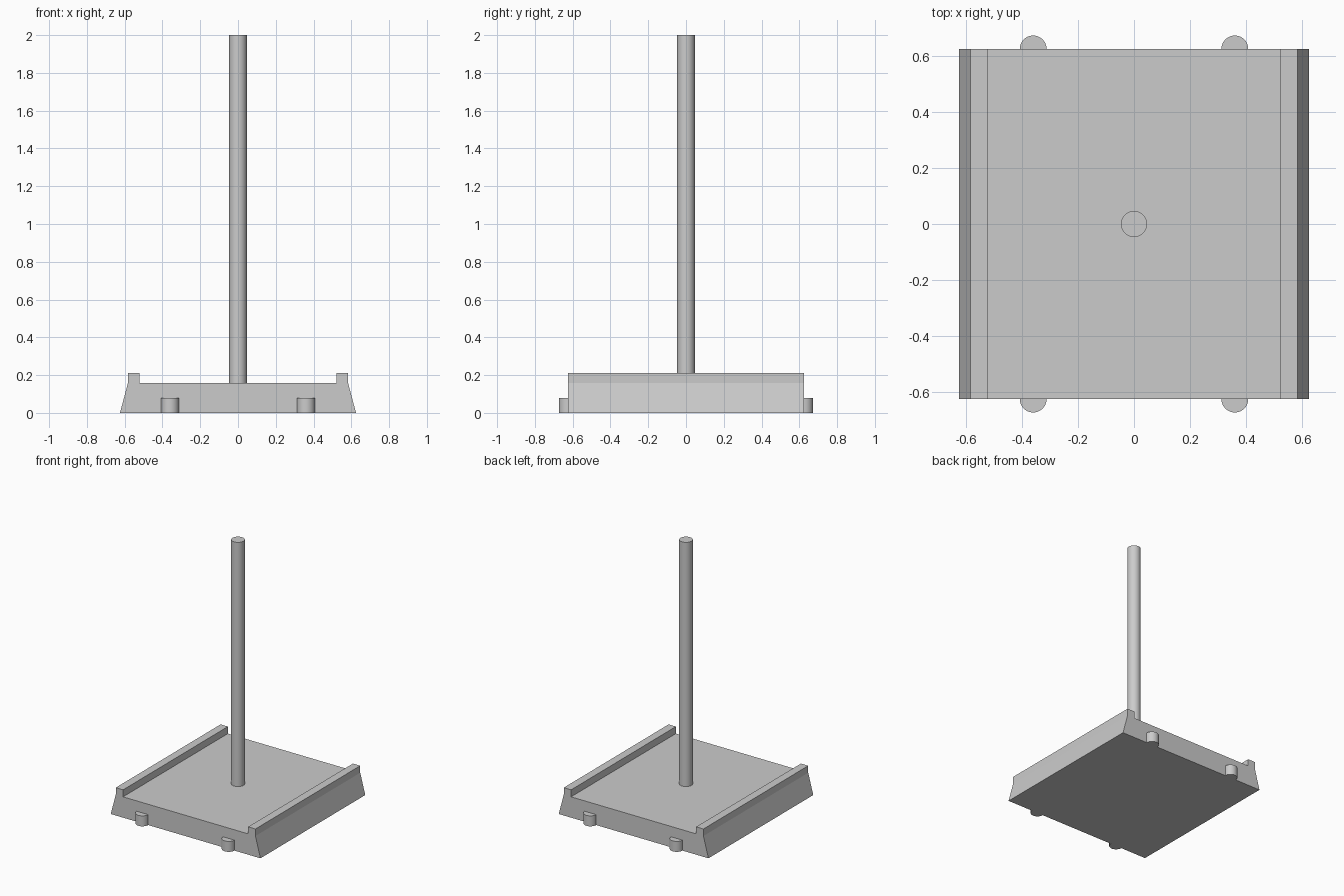
import bpy, bmesh, math

if "Cube" in bpy.data.objects:
    bpy.data.objects.remove(bpy.data.objects["Cube"])


def extrude_profile(name, points, vector):
    """Make a closed prism from an ordered outline and an extrusion vector."""
    bm = bmesh.new()
    face = bm.faces.new([bm.verts.new(p) for p in points])
    res = bmesh.ops.extrude_face_region(bm, geom=[face])
    verts = [g for g in res["geom"] if isinstance(g, bmesh.types.BMVert)]
    bmesh.ops.translate(bm, vec=vector, verts=verts)
    bmesh.ops.recalc_face_normals(bm, faces=bm.faces)
    mesh = bpy.data.meshes.new(name)
    bm.to_mesh(mesh)
    bm.free()
    obj = bpy.data.objects.new(name, mesh)
    bpy.context.collection.objects.link(obj)
    return obj


def smooth(obj):
    bpy.ops.object.select_all(action='DESELECT')
    obj.select_set(True)
    bpy.context.view_layer.objects.active = obj
    bpy.ops.object.shade_smooth_by_angle(angle=math.radians(35))


HALF = 0.625
DECK = 0.157

# Base plate: sloped sides with a raised rail along each side
right = [(HALF, 0), (0.583, DECK), (0.583, 0.21), (0.522, 0.21), (0.522, DECK)]
outline = right + [(-x, z) for x, z in reversed(right)]
extrude_profile("base_plate", [(x, -HALF, z) for x, z in outline], (0, 2 * HALF, 0))

# Half-round pegs on the front and back faces
PEG_R = 0.048
for side, sy in (("front", -1), ("back", 1)):
    for hand, x in (("left", -0.36), ("right", 0.36)):
        arc = [(x + PEG_R * math.cos(math.pi * i / 16),
                sy * (HALF + PEG_R * math.sin(math.pi * i / 16)), 0)
               for i in range(17)]
        smooth(extrude_profile(f"{side}_{hand}_peg", arc, (0, 0, 0.079)))

# Upright pole standing on the deck
bpy.ops.mesh.primitive_cylinder_add(vertices=32, radius=0.0465, depth=2 - DECK,
                                    location=(0, 0, (2 + DECK) / 2))
pole = bpy.context.object
pole.name = "pole"
smooth(pole)
